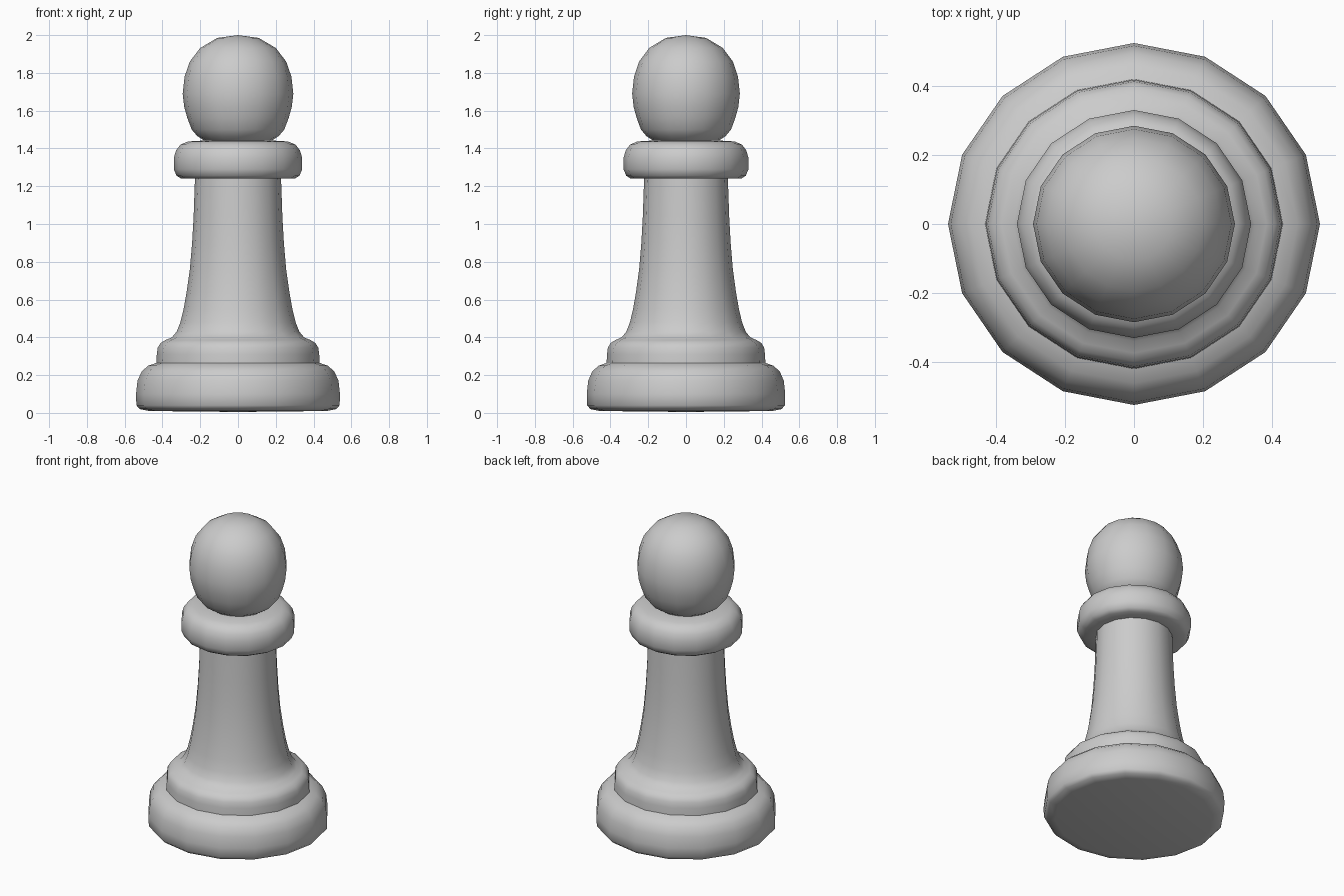
import bpy, bmesh
from math import radians
from mathutils import Vector

if "Cube" in bpy.data.objects:
    bpy.data.objects.remove(bpy.data.objects["Cube"])

SIDES = 16

# Profile sections as (radius, height), bottom to top
base = [(0, 0.005), (0.47, 0.01), (0.52, 0.02), (0.538, 0.04), (0.54, 0.10),
        (0.532, 0.17), (0.51, 0.22), (0.475, 0.25), (0.432, 0.265)]
step = [(0.43, 0.31), (0.425, 0.345), (0.41, 0.37), (0.385, 0.385), (0.35, 0.40)]
stem = [(0.325, 0.43), (0.305, 0.48), (0.288, 0.55), (0.272, 0.64), (0.255, 0.76),
        (0.243, 0.90), (0.235, 1.04), (0.228, 1.24)]
collar = [(0.30, 1.24), (0.325, 1.255), (0.34, 1.29), (0.34, 1.35), (0.328, 1.39),
          (0.305, 1.42), (0.265, 1.437), (0.18, 1.442)]
head = [(0.215, 1.465), (0.245, 1.50), (0.268, 1.56), (0.285, 1.62), (0.293, 1.69),
        (0.283, 1.78), (0.255, 1.86), (0.20, 1.932), (0.11, 1.985), (0, 2.0)]


def lathe(name, profile, sides):
    bm = bmesh.new()
    verts = [bm.verts.new((r, 0, z)) for r, z in profile]
    edges = [bm.edges.new(pair) for pair in zip(verts, verts[1:])]
    bmesh.ops.spin(bm, geom=verts + edges, cent=(0, 0, 0), axis=(0, 0, 1),
                   angle=radians(360), steps=sides)
    bmesh.ops.remove_doubles(bm, verts=bm.verts, dist=0.0005)
    bmesh.ops.recalc_face_normals(bm, faces=bm.faces)
    # Slightly narrower front to back
    bmesh.ops.scale(bm, vec=Vector((1, 0.973, 1)), verts=bm.verts)
    mesh = bpy.data.meshes.new(name)
    bm.to_mesh(mesh)
    bm.free()
    obj = bpy.data.objects.new(name, mesh)
    bpy.context.collection.objects.link(obj)
    return obj


# Whole turned piece: base, step, stem, collar and head in one skin
piece = lathe("turned_pawn", base + step + stem + collar + head, SIDES)
bpy.context.view_layer.objects.active = piece
piece.select_set(True)
bpy.ops.object.shade_smooth_by_angle(angle=radians(50))
